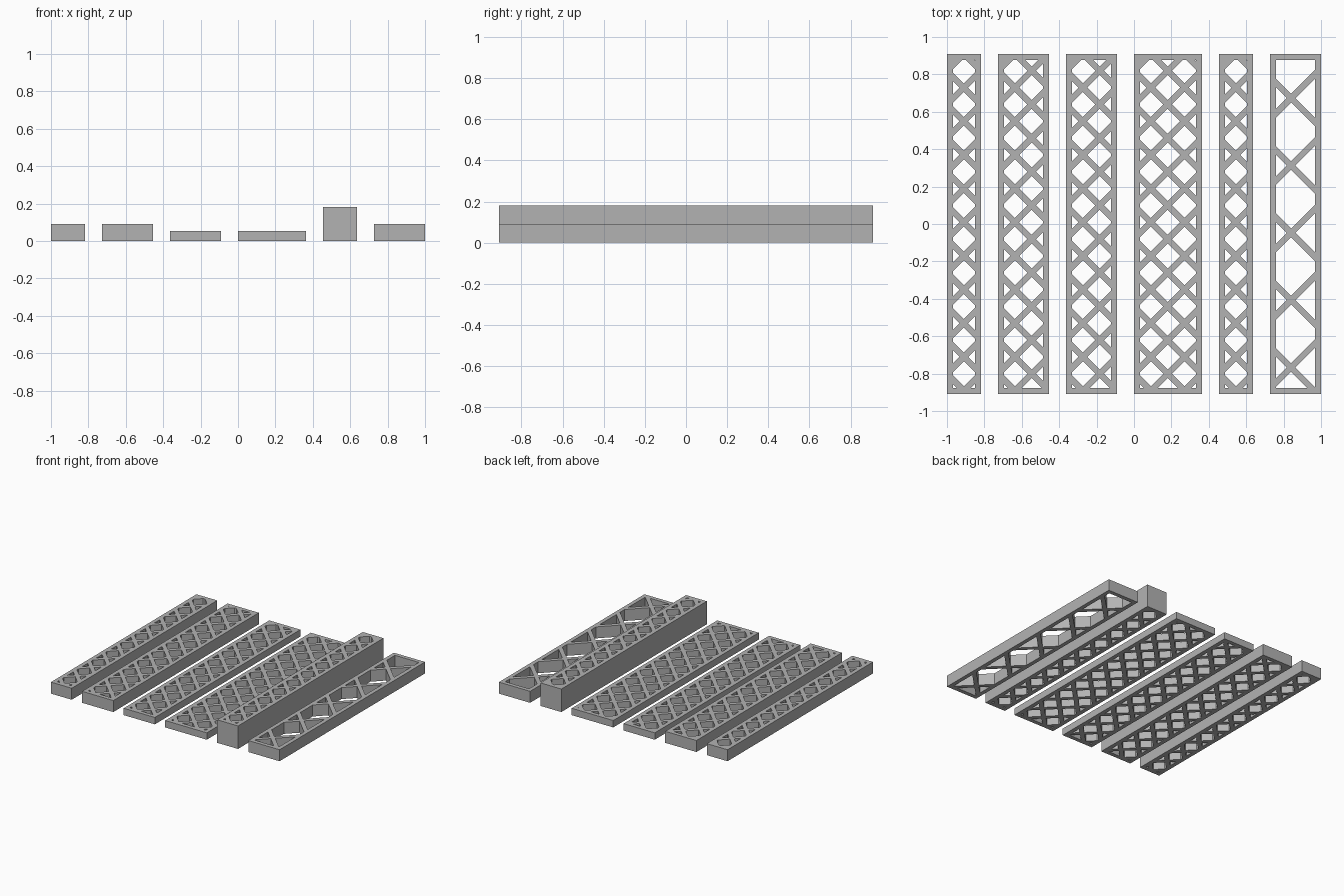
import bpy, bmesh
from mathutils import Vector

cube = bpy.data.objects.get("Cube")
if cube:
    bpy.data.objects.remove(cube, do_unlink=True)

U = 1 / 11            # one module
LENGTH = 20           # bar length in modules
WALL = 0.35           # outer frame thickness
STRIP = 0.36          # diagonal strip thickness
DIAGONALS = (Vector((1, 1, 0)).normalized(), Vector((1, -1, 0)).normalized())

grey = bpy.data.materials.new("light_grey")
grey.use_nodes = True
grey.diffuse_color = (0.45, 0.45, 0.45, 1)
grey.node_tree.nodes["Principled BSDF"].inputs["Base Color"].default_value = (0.45, 0.45, 0.45, 1)


def cut(bm, point, normal):
    bmesh.ops.bisect_plane(bm, geom=bm.verts[:] + bm.edges[:] + bm.faces[:],
                           plane_co=point, plane_no=normal, dist=1e-5)


def lattice_bar(name, left, width, height, pitch, cross_x, cross_depth):
    """Framed bar with diagonal strips, one crossing given from the back left corner."""
    right, half = left + width, LENGTH / 2
    crossing = Vector((left + cross_x, half - cross_depth, 0))
    bm = bmesh.new()
    corners = ((left, -half), (right, -half), (right, half), (left, half))
    bm.faces.new([bm.verts.new((x, y, 0)) for x, y in corners])

    # Inner edges of the frame
    for x in (left + WALL, right - WALL):
        cut(bm, (x, 0, 0), (1, 0, 0))
    for y in (WALL - half, half - WALL):
        cut(bm, (0, y, 0), (0, 1, 0))

    # Both edges of every diagonal strip
    count = int(LENGTH / pitch) + 2
    for normal in DIAGONALS:
        for k in range(-count, count + 1):
            for side in (-0.5, 0.5):
                cut(bm, crossing + normal * (k * pitch + side * STRIP), normal)

    # Open the cells between the strips
    def is_hole(face):
        c = face.calc_center_median()
        inside = left + WALL < c.x < right - WALL and abs(c.y) < half - WALL
        offsets = [(c - crossing).dot(n) / pitch for n in DIAGONALS]
        return inside and all(abs(o - round(o)) * pitch > STRIP / 2 for o in offsets)

    holes = [f for f in bm.faces if is_hole(f)]
    bmesh.ops.delete(bm, geom=holes, context='FACES')

    # Raise the flat lattice to its height, keeping the underside
    top = bmesh.ops.extrude_face_region(bm, geom=bm.faces[:], use_keep_orig=True)["geom"]
    bmesh.ops.translate(bm, vec=(0, 0, height),
                        verts=[g for g in top if isinstance(g, bmesh.types.BMVert)])
    bmesh.ops.scale(bm, vec=(U, U, U), verts=bm.verts[:])
    bmesh.ops.recalc_face_normals(bm, faces=bm.faces[:])

    mesh = bpy.data.meshes.new(name)
    bm.to_mesh(mesh)
    bm.free()
    mesh.materials.append(grey)
    bpy.context.collection.objects.link(bpy.data.objects.new(name, mesh))


FINE, COARSE = 1.4, 2.8
ROW = FINE / 2 ** 0.5

# name, left, width, height, strip pitch, crossing
lattice_bar("narrow_bar", -11, 2, 1, FINE, ROW, 0)
lattice_bar("medium_bar", -8, 3, 1, FINE, ROW, 0)
lattice_bar("thin_medium_bar", -4, 3, 0.6, FINE, ROW, 0)
lattice_bar("thin_wide_bar", 0, 4, 0.6, FINE, ROW, 0)
lattice_bar("tall_narrow_bar", 5, 2, 2, FINE, ROW, 0)
lattice_bar("coarse_medium_bar", 8, 3, 1, COARSE, 1.24, 2.6)
